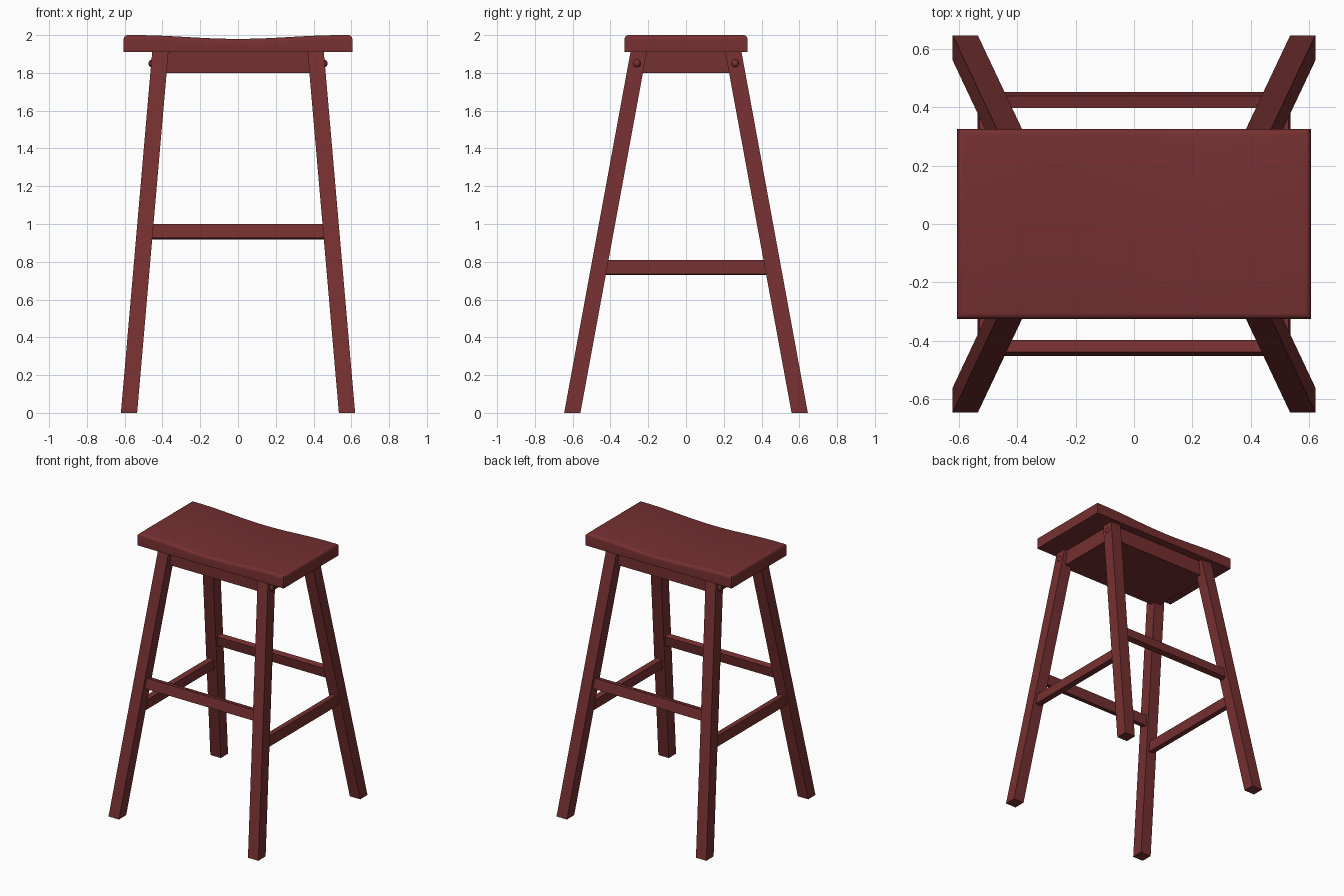
import bpy, bmesh, math
from mathutils import Vector

if "Cube" in bpy.data.objects:
    bpy.data.objects.remove(bpy.data.objects["Cube"])

wood = bpy.data.materials.new("dark red wood")
wood.diffuse_color = (0.18, 0.029, 0.03, 1)
wood.use_nodes = True
wood.node_tree.nodes["Principled BSDF"].inputs["Base Color"].default_value = wood.diffuse_color


def finish(name, bm):
    bmesh.ops.recalc_face_normals(bm, faces=bm.faces)
    me = bpy.data.meshes.new(name)
    bm.to_mesh(me)
    bm.free()
    ob = bpy.data.objects.new(name, me)
    bpy.context.collection.objects.link(ob)
    me.materials.append(wood)
    return ob


def box(name, size, loc, rot=(0, 0, 0)):
    bm = bmesh.new()
    bmesh.ops.create_cube(bm, size=1)
    bmesh.ops.scale(bm, vec=Vector(size), verts=bm.verts)
    ob = finish(name, bm)
    ob.location, ob.rotation_euler = loc, rot
    return ob


def smooth(ob):
    bpy.ops.object.select_all(action='DESELECT')
    ob.select_set(True)
    bpy.context.view_layer.objects.active = ob
    bpy.ops.object.shade_smooth_by_angle(angle=math.radians(35))


# Saddle seat: dished profile extruded front to back, edges rounded
HX, HY, Z0, Z1 = 0.605, 0.325, 1.91, 2.0
profile = [(-HX, Z0), (HX, Z0)]
for i in range(25):
    x = HX - 2 * HX * i / 24
    dip = 0.02 * (0.5 + 0.5 * math.cos(math.pi * min(1, abs(x) / 0.55)))
    profile.append((x, Z1 - dip))
bm = bmesh.new()
face = bm.faces.new([bm.verts.new((x, -HY, z)) for x, z in profile])
ext = bmesh.ops.extrude_face_region(bm, geom=[face])
bmesh.ops.translate(bm, vec=(0, 2 * HY, 0),
                    verts=[g for g in ext["geom"] if isinstance(g, bmesh.types.BMVert)])
rim = [e for e in bm.edges if len(e.link_faces) == 2
       and e.calc_face_angle(0) > 1 and min(v.co.z for v in e.verts) > Z0 + 0.01]
bmesh.ops.bevel(bm, geom=rim, offset=0.02, segments=4, profile=0.5, affect='EDGES')
smooth(finish("seat", bm))

# Solid apron block under the seat
box("apron", (0.86, 0.53, 0.11), (0, 0, 1.855))

# Splayed legs (sheared square posts) with a round peg near the top
LEG = 0.043
for sy, row in ((-1, "front"), (1, "back")):
    for sx, side in ((-1, "left"), (1, "right")):
        bm = bmesh.new()
        bmesh.ops.create_cube(bm, size=2)
        for v in bm.verts:
            top = v.co.z > 0
            cx, cy = (0.411, 0.25) if top else (0.577, 0.602)
            v.co = (sx * cx + v.co.x * LEG, sy * cy + v.co.y * LEG, 1.915 if top else 0)
        finish(f"{row}_{side}_leg", bm)
        bm = bmesh.new()
        bmesh.ops.create_uvsphere(bm, u_segments=16, v_segments=10, radius=0.022)
        bmesh.ops.translate(bm, vec=(sx * 0.452, sy * 0.26, 1.85), verts=bm.verts)
        smooth(finish(f"{row}_{side}_peg", bm))

# Stretchers, tilted to follow the legs
for s, a, b in ((-1, "front", "left"), (1, "back", "right")):
    box(f"{a}_stretcher", (0.95, 0.043, 0.075), (0, s * 0.424, 0.96), (s * 0.184, 0, 0))
    box(f"{b}_stretcher", (0.043, 0.88, 0.075), (s * 0.511, 0, 0.77), (0, -s * 0.087, 0))
